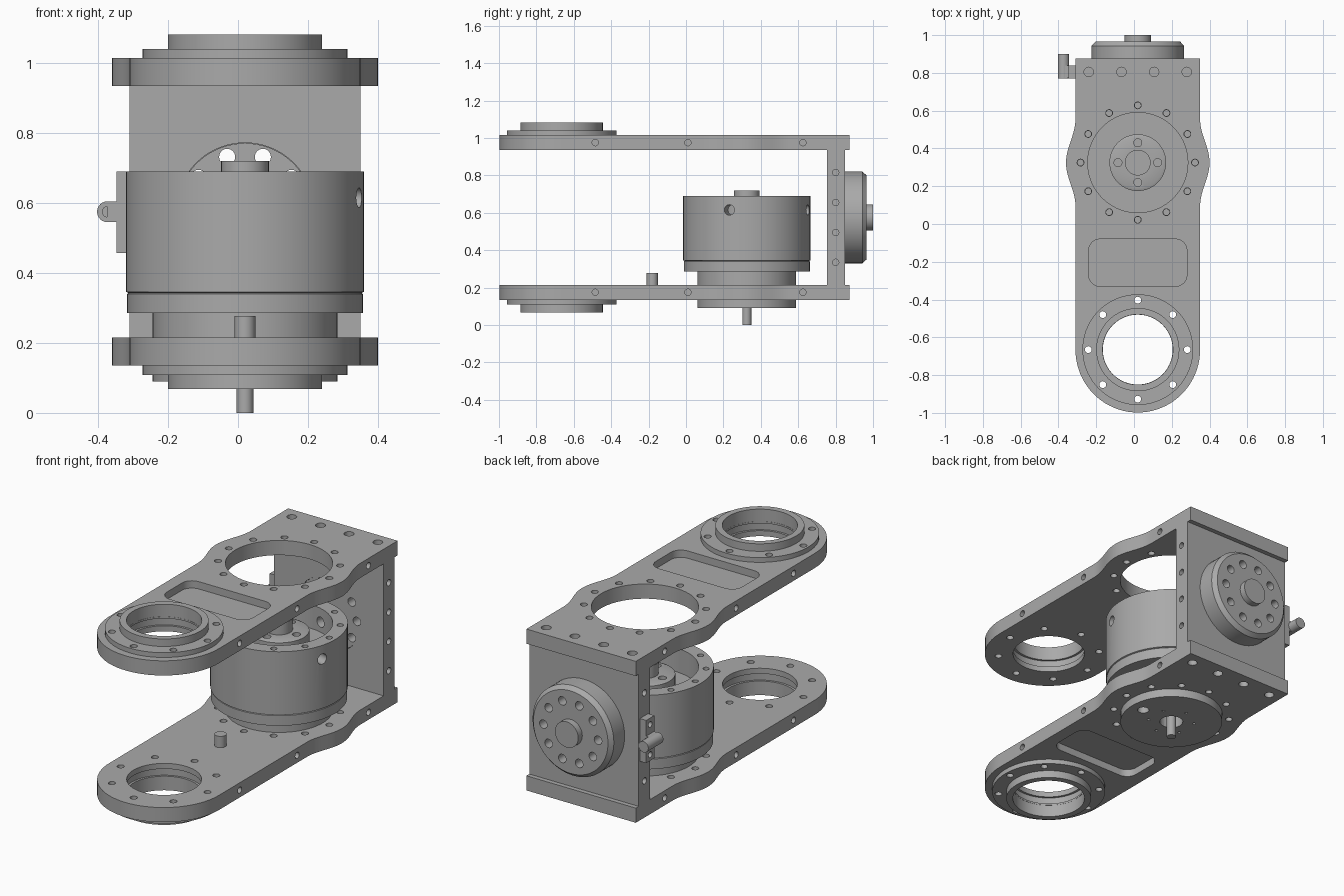
import bpy, bmesh
from math import pi, sin, cos, radians
from mathutils import Vector, Matrix

cube = bpy.data.objects.get("Cube")
if cube:
    bpy.data.objects.remove(cube)

CX, MID = 0.02, 0.575            # symmetry plane of the arm, mid height
RING_Y, MOTOR_Y, WALL_Y = -0.665, 0.325, 0.80

grey = bpy.data.materials.new("machined grey")
grey.use_nodes = True
colour = (0.4, 0.4, 0.4, 1)
grey.diffuse_color = colour
grey.node_tree.nodes["Principled BSDF"].inputs["Base Color"].default_value = colour


def cyl(bm, r, a, b, n=24):
    """Cylinder between two points."""
    a, b = Vector(a), Vector(b)
    turn = (b - a).to_track_quat('Z', 'Y').to_matrix().to_4x4()
    bmesh.ops.create_cone(bm, cap_ends=True, segments=n, radius1=r, radius2=r,
                          depth=(b - a).length,
                          matrix=Matrix.Translation((a + b) / 2) @ turn)


def box(bm, lo, hi):
    lo, hi = Vector(lo), Vector(hi)
    scale = Matrix.Diagonal((hi - lo).to_4d())
    scale[3][3] = 1
    bmesh.ops.create_cube(bm, size=1, matrix=Matrix.Translation((lo + hi) / 2) @ scale)


def prism(bm, outline, z0, z1):
    """Extrude a flat outline between two heights."""
    face = bm.faces.new([bm.verts.new((x, y, z0)) for x, y in outline])
    out = bmesh.ops.extrude_face_region(bm, geom=[face])
    moved = [v for v in out["geom"] if isinstance(v, bmesh.types.BMVert)]
    bmesh.ops.translate(bm, verts=moved, vec=(0, 0, z1 - z0))


def lathe(bm, profile, loc, axis='Z', flip=1, n=72):
    """Spin a closed (radius, height) profile about an axis."""
    verts = [bm.verts.new((r, 0, h * flip)) for r, h in profile]
    edges = [bm.edges.new((verts[i - 1], verts[i])) for i in range(len(verts))]
    bmesh.ops.spin(bm, geom=verts + edges, cent=(0, 0, 0), axis=(0, 0, 1),
                   angle=2 * pi, steps=n, use_merge=True)
    bmesh.ops.remove_doubles(bm, verts=bm.verts, dist=1e-5)
    turn = Matrix.Rotation(-pi / 2, 4, 'X') if axis == 'Y' else Matrix()
    bmesh.ops.transform(bm, matrix=Matrix.Translation(loc) @ turn, verts=bm.verts)


def around(r, count, start=0):
    for i in range(count):
        t = radians(start) + 2 * pi * i / count
        yield r * cos(t), r * sin(t)


def to_object(name, bm):
    bmesh.ops.recalc_face_normals(bm, faces=bm.faces)
    mesh = bpy.data.meshes.new(name)
    bm.to_mesh(mesh)
    bm.free()
    obj = bpy.data.objects.new(name, mesh)
    bpy.context.collection.objects.link(obj)
    return obj


def finish(name, bm, cut=None):
    """Make the part, drill it with the cutter and shade it."""
    obj = to_object(name, bm)
    if cut:
        cutter = to_object(name + "_cutter", cut)
        cutter.hide_render = True
        mod = obj.modifiers.new("drill", 'BOOLEAN')
        mod.object, mod.solver = cutter, 'EXACT'
        graph = bpy.context.evaluated_depsgraph_get()
        mesh = bpy.data.meshes.new_from_object(obj.evaluated_get(graph))
        obj.modifiers.clear()
        obj.data = mesh
        bpy.data.objects.remove(cutter)
    obj.data.materials.clear()
    obj.data.materials.append(grey)
    obj.data.shade_smooth()
    obj.data.set_sharp_from_angle(angle=radians(30))
    return obj


# Outlines: straight sides with a bulge at the motor and a round front end
def arm_outline():
    side = [(0.33, 0.875)]
    for i in range(25):
        d = 0.23 * (1 - i / 12)
        side.append((0.33 + 0.05 * cos(pi / 2 * d / 0.23) ** 2, MOTOR_Y + d))
    nose = [(0.33 * cos(t), RING_Y - 0.333 * sin(t))
            for t in (pi * i / 40 for i in range(41))]
    back = [(-x, y) for x, y in reversed(side)]
    return [(CX + x, y) for x, y in side + nose + back]


def rounded_rect(cx, cy, hx, hy, r):
    pts = []
    for k, (sx, sy) in enumerate([(1, 1), (-1, 1), (-1, -1), (1, -1)]):
        for i in range(9):
            t = pi / 2 * (k + i / 8)
            pts.append((cx + sx * (hx - r) + r * cos(t), cy + sy * (hy - r) + r * sin(t)))
    return pts


# Arm plates with bearing rings, mirrored about mid height
for s, label in ((1, "upper"), (-1, "lower")):
    def z(h):
        return MID + s * h

    def drill(bm, x, y, r, h0=0.3, h1=0.6):
        cyl(bm, r, (x, y, z(h0)), (x, y, z(h1)))

    plate, cut = bmesh.new(), bmesh.new()
    # Grooved bearing bore first, as the lathe moves everything in its mesh
    bore = [(0, 0.3), (0.185, 0.3), (0.185, 0.39), (0.197, 0.39), (0.197, 0.43),
            (0.185, 0.43), (0.185, 0.6), (0, 0.6)]
    lathe(cut, bore, (CX, RING_Y, MID), flip=s)
    prism(plate, arm_outline(), z(0.36), z(0.44))
    for dx, dy in around(0.262, 8):
        drill(cut, CX + dx, RING_Y + dy, 0.018)
    cyl(cut, 0.265, (CX, MOTOR_Y, z(0.3)), (CX, MOTOR_Y, z(0.6)), 72)
    for dx, dy in around(0.303, 12):
        drill(cut, CX + dx, MOTOR_Y + dy, 0.018)
    for i in range(4):
        drill(cut, CX + 0.173 * (i - 1.5), 0.805, 0.025, 0.385)
    prism(cut, rounded_rect(CX, -0.205, 0.26, 0.125, 0.06), z(0.4), z(0.5))
    for y in (-0.485, 0.01, 0.625):
        for side in (-1, 1):
            cyl(cut, 0.017, (CX + side * 0.27, y, z(0.4)), (CX + side * 0.45, y, z(0.4)))
    finish(label + "_arm_plate", plate, cut)

    ring, cut = bmesh.new(), bmesh.new()
    lathe(ring, [(0.186, 0.435), (0.293, 0.435), (0.293, 0.466), (0.22, 0.466),
                 (0.22, 0.507), (0.186, 0.507)], (CX, RING_Y, MID), flip=s)
    for dx, dy in around(0.262, 8):
        drill(cut, CX + dx, RING_Y + dy, 0.018)
    finish(label + "_bearing_ring", ring, cut)

# Back wall joining the plates
wall, cut = bmesh.new(), bmesh.new()
box(wall, (CX - 0.33, 0.755, 0.215), (CX + 0.33, 0.85, 0.935))
cyl(cut, 0.197, (CX, 0.7, MID), (CX, 0.9, MID), 72)
for i in range(4):
    h = MID + 0.16 * (i - 1.5)
    for side in (-1, 1):
        cyl(cut, 0.017, (CX + side * 0.27, WALL_Y, h), (CX + side * 0.4, WALL_Y, h))
finish("back_wall", wall, cut)

# Output flange on the back wall
flange, cut = bmesh.new(), bmesh.new()
lathe(flange, [(0, 0.76), (0.196, 0.76), (0.196, 0.849), (0.245, 0.849), (0.245, 0.943),
               (0.225, 0.965), (0.07, 0.965), (0.07, 1.0), (0, 1.0)], (CX, 0, MID), 'Y')
for dx, dz in around(0.165, 10):
    cyl(cut, 0.023, (CX + dx * 1, 0.7, MID + dz), (CX + dx, 1.1, MID + dz))
bmesh.ops.rotate(cut, cent=(CX, 0, MID), verts=cut.verts,
                 matrix=Matrix.Rotation(radians(18 - 18), 3, 'Y') @
                 Matrix.Rotation(radians(0), 3, 'Y'))
finish("output_flange", flange, cut)

# Motor: open cup with a stepped neck through the lower plate
motor, cut = bmesh.new(), bmesh.new()
lathe(motor, [(0, 0.09), (0.264, 0.09), (0.264, 0.285), (0.337, 0.285), (0.337, 0.34),
              (0.333, 0.343), (0.34, 0.346), (0.34, 0.69), (0.265, 0.69), (0.265, 0.56),
              (0.15, 0.56), (0.15, 0.65), (0.138, 0.655), (0.068, 0.655), (0.068, 0.72),
              (0, 0.72)], (CX, MOTOR_Y, 0))
for dx, dy in around(0.303, 12):
    cyl(cut, 0.016, (CX + dx, MOTOR_Y + dy, 0.63), (CX + dx, MOTOR_Y + dy, 0.75))
for dx, dy in around(0.105, 4):
    cyl(cut, 0.021, (CX + dx, MOTOR_Y + dy, 0.6), (CX + dx, MOTOR_Y + dy, 0.75))
for dx, dy in around(1, 4, -16):
    if dx + dy > 0.5:
        cyl(cut, 0.028, (CX + dx * 0.24, MOTOR_Y + dy * 0.24, 0.615),
            (CX + dx * 0.4, MOTOR_Y + dy * 0.4, 0.615))
for dx, dy in around(0.12, 6, 30):
    cyl(cut, 0.008, (CX + dx, MOTOR_Y + dy, 0.05), (CX + dx, MOTOR_Y + dy, 0.12), 12)
cyl(cut, 0.06, (CX, MOTOR_Y, 0.05), (CX, MOTOR_Y, 0.16))
cyl(cut, 0.03, (CX + 0.19, MOTOR_Y, 0.05), (CX + 0.19, MOTOR_Y, 0.2))
finish("motor", motor, cut)

# Motor shaft and stop pin
shaft = bmesh.new()
cyl(shaft, 0.024, (CX, MOTOR_Y, 0), (CX, MOTOR_Y, 0.2))
finish("motor_shaft", shaft)
pin = bmesh.new()
cyl(pin, 0.03, (CX, -0.18, 0.2), (CX, -0.18, 0.277))
finish("stop_pin", pin)

# Cable bracket on the side of the wall
bracket, cut = bmesh.new(), bmesh.new()
box(bracket, (-0.348, 0.77, 0.457), (-0.31, 0.84, 0.69))
for h in (0.49, 0.655):
    cyl(cut, 0.016, (-0.4, 0.805, h), (-0.32, 0.805, h))
finish("bracket_plate", bracket, cut)
web = bmesh.new()
box(web, (-0.374, 0.772, 0.546), (-0.34, 0.84, 0.604))
finish("bracket_web", web)
tube, cut = bmesh.new(), bmesh.new()
cyl(tube, 0.03, (-0.373, 0.77, MID), (-0.373, 0.9, MID))
cyl(cut, 0.015, (-0.373, 0.7, MID), (-0.373, 0.79, MID))
finish("bracket_tube", tube, cut)
